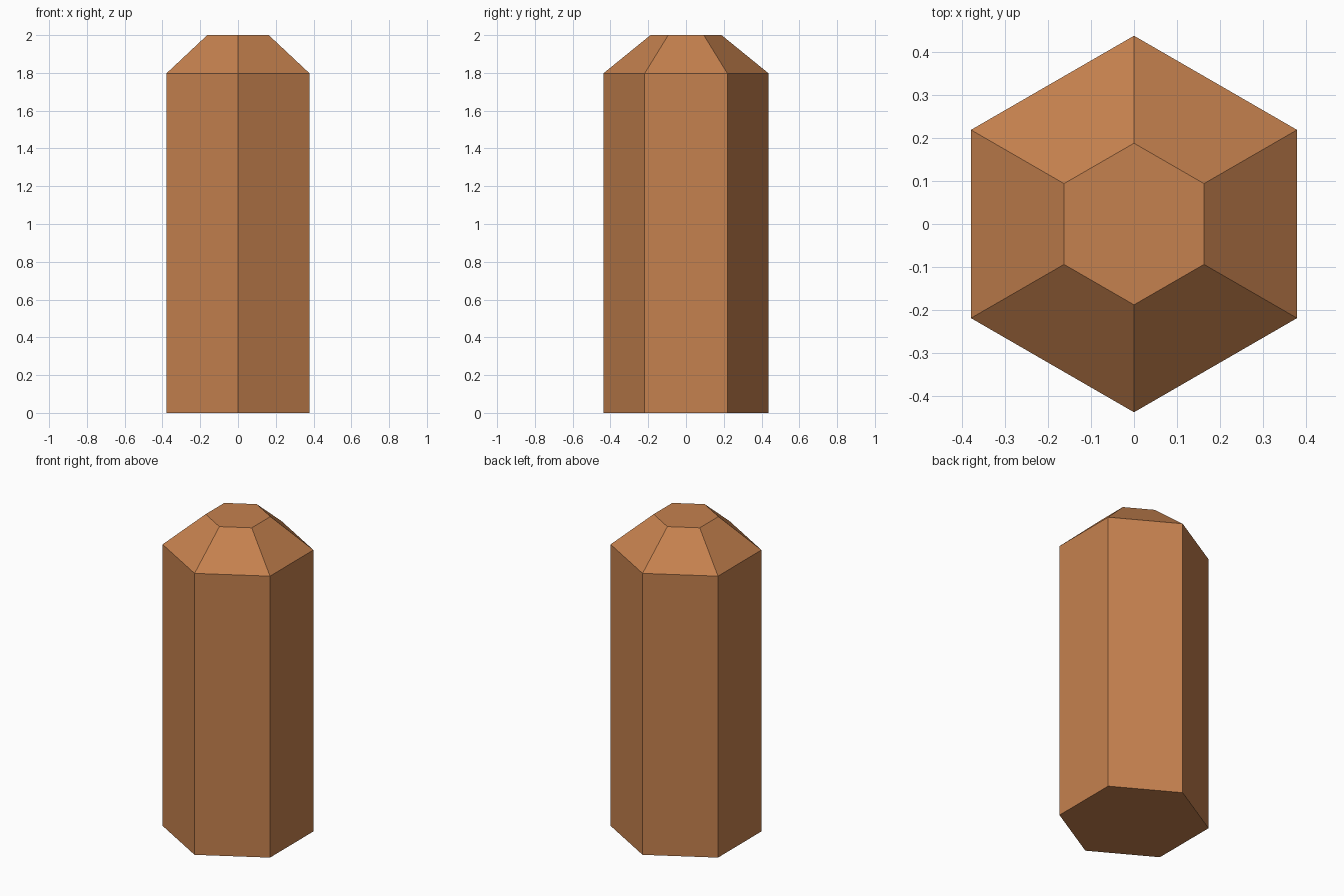
import bpy, bmesh, math

if "Cube" in bpy.data.objects:
    bpy.data.objects.remove(bpy.data.objects["Cube"])

# Single warm brown material
brown = bpy.data.materials.new("warm_brown")
brown.diffuse_color = (0.56, 0.22, 0.077, 1.0)
brown.use_nodes = True
brown.node_tree.nodes["Principled BSDF"].inputs["Base Color"].default_value = brown.diffuse_color

SIDES = 6
PROFILE = [(0.438, 0.0), (0.438, 1.797), (0.188, 2.0)]  # radius, height

# Hexagonal post with a chamfered top, one corner facing the front
bm = bmesh.new()
rings = []
for radius, z in PROFILE:
    ring = []
    for i in range(SIDES):
        a = math.radians(-90) + 2 * math.pi * i / SIDES
        ring.append(bm.verts.new((radius * math.cos(a), radius * math.sin(a), z)))
    rings.append(ring)

# Side walls and sloped cap faces
for low, high in zip(rings, rings[1:]):
    for i in range(SIDES):
        j = (i + 1) % SIDES
        bm.faces.new((low[i], low[j], high[j], high[i]))

# Flat bottom and top
bm.faces.new(rings[0][::-1])
bm.faces.new(rings[-1])

mesh = bpy.data.meshes.new("hexagonal_post")
bm.to_mesh(mesh)
bm.free()
mesh.materials.append(brown)
post = bpy.data.objects.new("hexagonal_post", mesh)
bpy.context.collection.objects.link(post)
